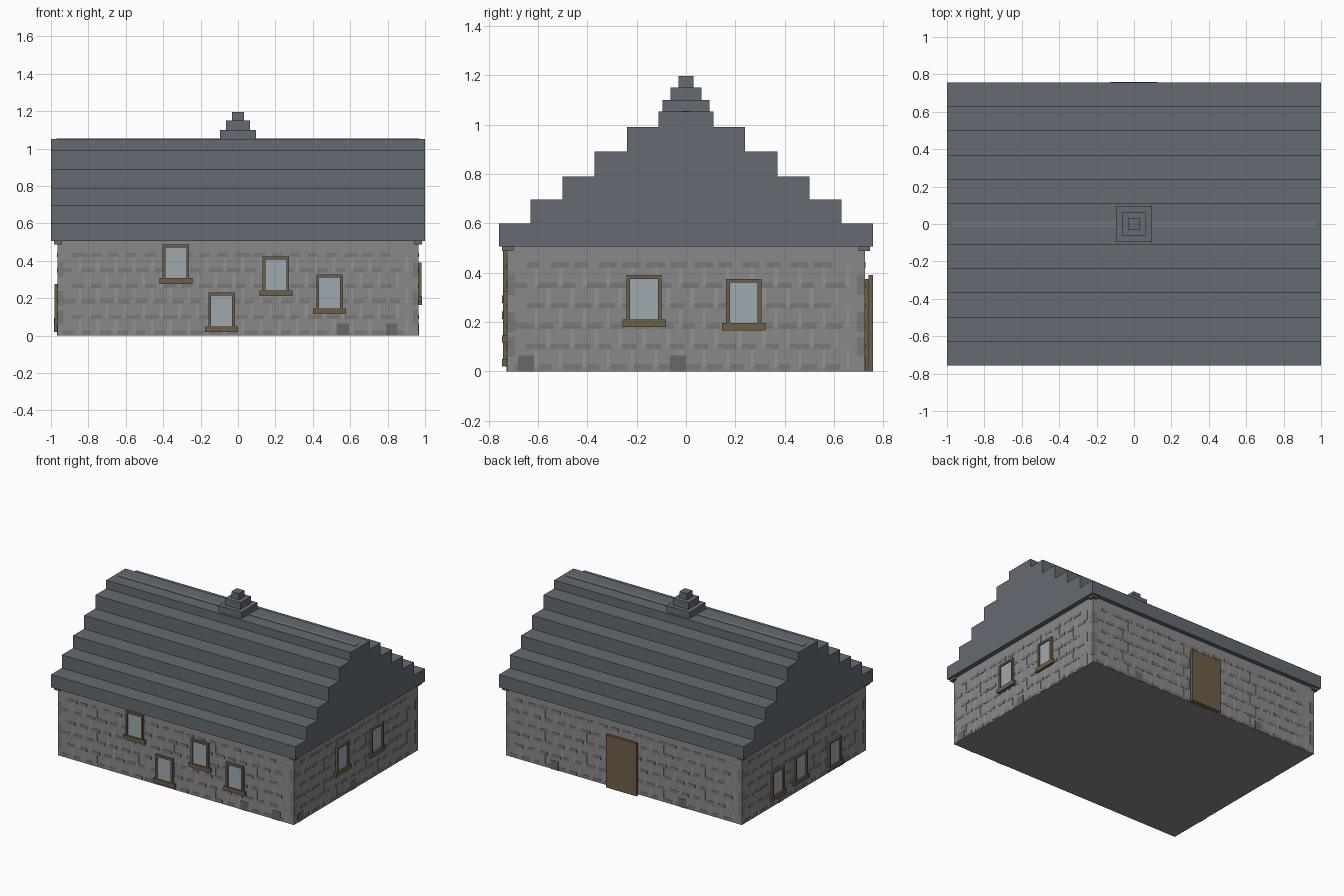
import bpy, bmesh, random
from mathutils import Matrix, Vector

if "Cube" in bpy.data.objects:
    bpy.data.objects.remove(bpy.data.objects["Cube"])

random.seed(4)


def material(name, r, g, b):
    m = bpy.data.materials.new(name)
    m.diffuse_color = (r, g, b, 1)
    m.use_nodes = True
    m.node_tree.nodes["Principled BSDF"].inputs["Base Color"].default_value = m.diffuse_color
    return m


STONE = material("stone", .25, .25, .25)
STONE_LIGHT = material("light stone", .29, .29, .29)
STONE_DARK = material("dark stone", .19, .19, .19)
STONE_DEEP = material("deep stone", .14, .14, .14)
SLATE = material("slate", .125, .145, .17)
RIDGE = material("ridge slate", .16, .18, .205)
WOOD = material("wood", .155, .115, .062)
GLASS = material("glass", .34, .40, .43)

HX, HY, WALL_H = .965, .725, .505   # wall half sizes and height


def boxes(name, spans, mat):
    """One object made of axis-aligned boxes given as (low corner, high corner)."""
    bm = bmesh.new()
    for a, b in spans:
        lo = Vector(map(min, a, b))
        hi = Vector(map(max, a, b))
        bmesh.ops.create_cube(bm, size=1, matrix=Matrix.Translation((lo + hi) / 2)
                              @ Matrix.Diagonal((*(hi - lo), 1)))
    return finish(name, bm, mat)


def finish(name, bm, mat):
    mesh = bpy.data.meshes.new(name)
    bm.to_mesh(mesh)
    bm.free()
    mesh.materials.append(mat)
    ob = bpy.data.objects.new(name, mesh)
    bpy.context.collection.objects.link(ob)
    return ob


def on_wall(side, u, z, d):
    """Wall coordinates (along, up, outward) to world."""
    return {"front": (u, -HY - d, z), "back": (-u, HY + d, z),
            "right": (HX + d, u, z), "left": (-HX - d, -u, z)}[side]


def wall_boxes(name, side, rects, d, mat, d0=-.005):
    boxes(name, [(on_wall(side, u0, z0, d0), on_wall(side, u1, z1, d))
                 for u0, u1, z0, z1 in rects], mat)


# Wall body
boxes("walls", [((-HX, -HY, 0), (HX, HY, WALL_H))], STONE)

# Shallow stone courses, joints, quoins and odd base stones
BASE = {"front": (.53, .79), "right": (-.68, -.065), "back": (-.6, .45), "left": (-.3, .4)}
for side in BASE:
    half = (HX if side in ("front", "back") else HY) - .03
    pitch = .097
    dark, light = [], []
    for row in range(6):
        z = .005 + row * .083
        u = -half + (row % 2) * pitch / 2
        while u + pitch <= half:
            w = random.uniform(.05, .08)
            dark.append((u, u + w, z, z + .022))
            if row < 5:
                light.append((u + .082, u + .097, z + .01, z + .083))
            u += pitch
    wall_boxes(side + "_stone_courses", side, dark, .002, STONE_DARK)
    wall_boxes(side + "_stone_joints", side, light, .001, STONE_LIGHT)
    quoins = [(s * (half - .002), s * (half + .028), z, z + .08)
              for s in (-1, 1) for z in (.06, .16, .31)]
    wall_boxes(side + "_quoins", side, quoins, .001, STONE_DARK)
    wall_boxes(side + "_base_stones", side,
               [(u, u + .064, 0, .065) for u in BASE[side]], .003, STONE_DEEP)


# Windows: pane, four-bar frame and a wider sill
def window(name, side, u, top):
    z0 = top - .21
    w, g = .071, .056
    wall_boxes(name + "_glass", side, [(u - g, u + g, z0 + .03, top - .015)], .008, GLASS)
    wall_boxes(name + "_frame", side,
               [(u - w, u - g, z0 + .03, top), (u + g, u + w, z0 + .03, top),
                (u - g, u + g, top - .016, top)], .017, WOOD)
    wall_boxes(name + "_sill", side, [(u - .088, u + .088, z0, z0 + .03)], .02, WOOD)


WINDOWS = {"front": [(-.332, .487), (.203, .422), (.49, .326), (-.088, .23)],
           "right": [(-.17, .39), (.234, .375)],
           "left": [(-.316, .265), (-.047, .275), (.35, .23)]}
for side, items in WINDOWS.items():
    for i, (u, top) in enumerate(items):
        window(f"{side}_window_{i + 1}", side, u, top)

# Back door: backing board and raised leaf
wall_boxes("door_backing", "back", [(-.11, .11, 0, .375)], .016, WOOD)
wall_boxes("door_leaf", "back", [(-.125, .125, 0, .39)], .033, WOOD, .014)

# Small blocks under the eaves at each corner
boxes("eave_blocks", [((sx * .94, sy * .70, .488), (sx * .985, sy * .745, .506))
                      for sx in (-1, 1) for sy in (-1, 1)], STONE_DEEP)

# Stepped roof: half profile mirrored, then extruded along x
TIERS = [(.757, .60), (.63, .697), (.50, .79), (.37, .89), (.24, .99), (.112, 1.052)]
half, z = [], WALL_H
for y, top in TIERS:
    half += [(y, z), (y, top)]
    z = top
profile = half + [(-y, z) for y, z in reversed(half)]
bm = bmesh.new()
face = bm.faces.new([bm.verts.new((-1, y, z)) for y, z in profile])
ext = bmesh.ops.extrude_face_region(bm, geom=[face], use_keep_orig=True)
bmesh.ops.translate(bm, vec=(2, 0, 0),
                    verts=[v for v in ext["geom"] if isinstance(v, bmesh.types.BMVert)])
bmesh.ops.recalc_face_normals(bm, faces=bm.faces)
finish("stepped_roof", bm, SLATE)

# Ridge strip and the stacked square finial
boxes("ridge_strip", [((-.97, -.016, 1.04), (.97, .016, 1.055))], RIDGE)
boxes("roof_finial", [((-r, -r, z), (r, r, z + .05))
                      for r, z in ((.095, 1.05), (.063, 1.1), (.031, 1.147))], SLATE)
